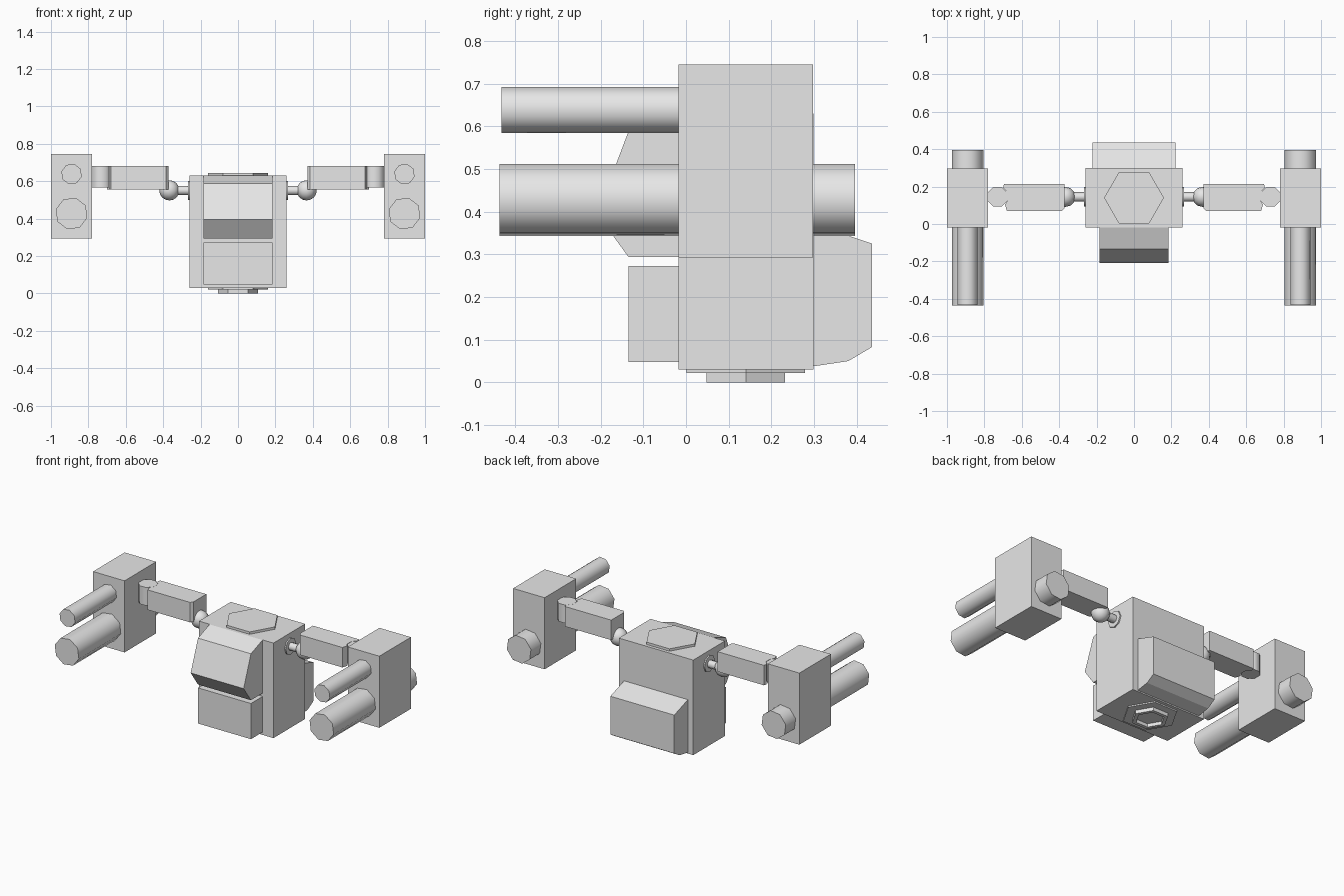
import bpy, bmesh, math
from mathutils import Matrix, Vector

if "Cube" in bpy.data.objects:
    bpy.data.objects.remove(bpy.data.objects["Cube"])

grey = bpy.data.materials.new("light grey")
grey.diffuse_color = (0.8, 0.8, 0.8, 1)
grey.use_nodes = True
grey.node_tree.nodes["Principled BSDF"].inputs["Base Color"].default_value = grey.diffuse_color
CY = 0.14  # depth of the body centre line


def finish(name, bm, smooth=False):
    bmesh.ops.recalc_face_normals(bm, faces=bm.faces)
    me = bpy.data.meshes.new(name)
    bm.to_mesh(me)
    bm.free()
    me.materials.append(grey)
    ob = bpy.data.objects.new(name, me)
    bpy.context.collection.objects.link(ob)
    if smooth:
        bpy.ops.object.select_all(action='DESELECT')
        bpy.context.view_layer.objects.active = ob
        ob.select_set(True)
        bpy.ops.object.shade_smooth_by_angle(angle=math.radians(50))
    return ob


def box(name, lo, hi):
    bm = bmesh.new()
    bmesh.ops.create_cube(bm, size=1)
    lo, hi = Vector(lo), Vector(hi)
    for v in bm.verts:
        v.co = (lo + hi) / 2 + v.co * (hi - lo)
    return finish(name, bm)


def prism(name, pts, vec):
    """Extrude a planar outline along vec."""
    bm = bmesh.new()
    f = bm.faces.new([bm.verts.new(p) for p in pts])
    ext = bmesh.ops.extrude_face_region(bm, geom=[f])
    bmesh.ops.translate(bm, vec=vec,
                        verts=[g for g in ext['geom'] if isinstance(g, bmesh.types.BMVert)])
    return finish(name, bm)


def rod(name, a, b, r, sides=8, turn=0, smooth=True):
    a, b = Vector(a), Vector(b)
    d = b - a
    bm = bmesh.new()
    m = Matrix.Translation((a + b) / 2) @ d.to_track_quat('Z', 'Y').to_matrix().to_4x4()
    bmesh.ops.create_cone(bm, cap_ends=True, segments=sides, radius1=r, radius2=r,
                          depth=d.length, matrix=m @ Matrix.Rotation(math.radians(turn), 4, 'Z'))
    return finish(name, bm, smooth)


def hexagon(r, z):
    return [(r * math.cos(i * math.pi / 3), CY + r * math.sin(i * math.pi / 3), z) for i in range(6)]


# Torso
box("body", (-0.26, -0.018, 0.03), (0.26, 0.299, 0.63))
prism("chest_plate", [(-0.185, y, z) for y, z in
      [(0, 0.63), (-0.02, 0.63), (-0.135, 0.587), (-0.208, 0.395), (-0.135, 0.294), (0, 0.294)]],
      (0.37, 0, 0))
box("belly_plate", (-0.185, -0.135, 0.048), (0.185, 0, 0.273))
prism("backpack", [(-0.223, y, z) for y, z in
      [(0.28, 0.037), (0.30, 0.038), (0.38, 0.05), (0.436, 0.083), (0.436, 0.325), (0.30, 0.37), (0.28, 0.37)]],
      (0.446, 0, 0))

# Hexagonal neck pad, hip pad and waist socket
prism("neck_pad", hexagon(0.16, 0.62), (0, 0, 0.025))
prism("hip_pad", hexagon(0.16, 0.022), (0, 0, 0.018))
bm = bmesh.new()
loops = [[bm.verts.new(p) for p in hexagon(r, z)]
         for r, z in [(0.106, 0.024), (0.106, 0), (0.083, 0), (0.083, 0.021)]]
for a, b in zip(loops, loops[1:]):
    for i in range(6):
        j = (i + 1) % 6
        bm.faces.new((a[i], a[j], b[j], b[i]))
bm.faces.new(loops[-1])
bm.faces.new(loops[0])
finish("waist_socket", bm)

# Arms, one on each side
for s, side in ((1, "right"), (-1, "left")):
    rod(side + "_shoulder_flange", (s * 0.25, 0.145, 0.55), (s * 0.268, 0.145, 0.55), 0.052)
    rod(side + "_shoulder_stem", (s * 0.25, 0.145, 0.55), (s * 0.34, 0.145, 0.55), 0.025)
    bm = bmesh.new()
    bmesh.ops.create_uvsphere(bm, u_segments=12, v_segments=8, radius=0.054,
                              matrix=Matrix.Translation((s * 0.367, 0.145, 0.551)))
    finish(side + "_shoulder_ball", bm, True)
    # Upper arm with a concave end around the elbow
    prism(side + "_upper_arm", [(s * x, y, 0.555) for x, y in
          [(0.372, 0.085), (0.385, 0.07), (0.68, 0.07), (0.69, 0.105), (0.675, 0.125), (0.675, 0.165),
           (0.70, 0.195), (0.695, 0.215), (0.372, 0.215)]], (0, 0, 0.126))
    rod(side + "_elbow", (s * 0.73, 0.145, 0.565), (s * 0.73, 0.145, 0.68), 0.057, turn=22.5)
    # Weapon pod with its tubes
    box(side + "_pod", (s * 0.78, -0.018, 0.293), (s, 0.297, 0.745))
    rod(side + "_upper_barrel", (s * 0.89, -0.432, 0.638), (s * 0.89, 0, 0.638), 0.056, turn=15)
    rod(side + "_lower_barrel", (s * 0.89, -0.437, 0.427), (s * 0.89, 0.396, 0.427), 0.087, turn=15)
